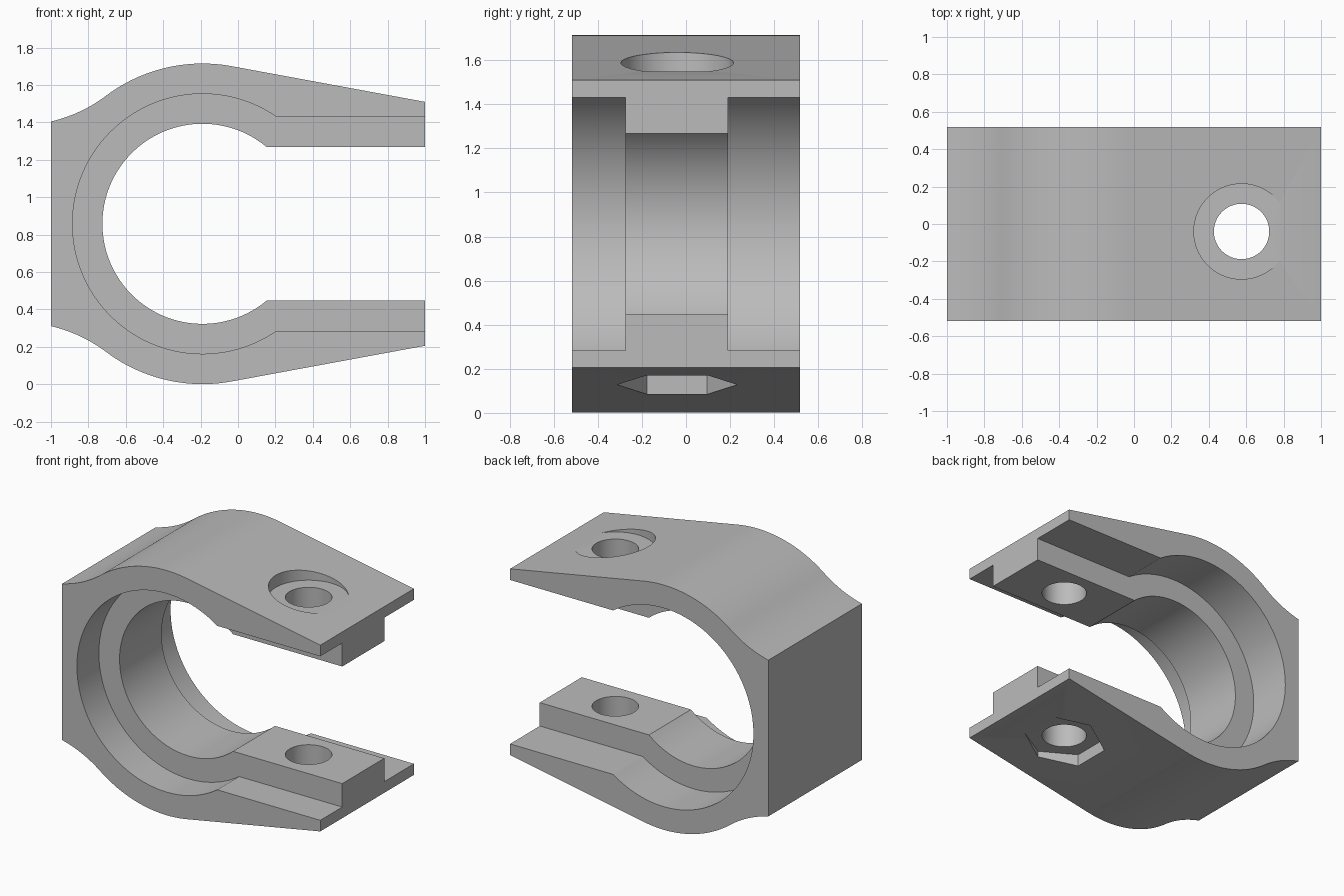
import bpy, bmesh, math
from mathutils import Vector

cube = bpy.data.objects.get("Cube")
if cube:
    bpy.data.objects.remove(cube, do_unlink=True)

CX, CZ = -0.19, 0.858          # bore centre
OUTER, HALF_Y = 0.857, 0.518
BOLT = (0.575, -0.04)

grey = bpy.data.materials.new("plain grey")
grey.use_nodes = True
colour = (0.5, 0.5, 0.5, 1)
grey.diffuse_color = colour
grey.node_tree.nodes["Principled BSDF"].inputs["Base Color"].default_value = colour


def prism(name, points, direction):
    """Extrude a closed loop of 3D points along a direction."""
    bm = bmesh.new()
    face = bm.faces.new([bm.verts.new(p) for p in points])
    new = bmesh.ops.extrude_face_region(bm, geom=[face])["geom"]
    verts = [v for v in new if isinstance(v, bmesh.types.BMVert)]
    bmesh.ops.translate(bm, verts=verts, vec=Vector(direction))
    bmesh.ops.recalc_face_normals(bm, faces=bm.faces)
    mesh = bpy.data.meshes.new(name)
    bm.to_mesh(mesh)
    bm.free()
    mesh.materials.append(grey)
    obj = bpy.data.objects.new(name, mesh)
    bpy.context.collection.objects.link(obj)
    return obj


def side_prism(name, outline, y0, y1):
    return prism(name, [(x, y0, z) for x, z in outline], (0, y1 - y0, 0))


def bolt_prism(name, radius, sides, z0, z1):
    """Vertical prism on the bolt axis, with a corner towards +y."""
    turns = [math.tau * i / sides for i in range(sides)]
    ring = [(BOLT[0] + radius * math.sin(a), BOLT[1] + radius * math.cos(a), z0) for a in turns]
    return prism(name, ring, (0, 0, z1 - z0))


def arc(radius, start, end, steps, cx=CX, cz=CZ):
    angles = [math.radians(start + (end - start) * i / steps) for i in range(steps + 1)]
    return [(cx + radius * math.cos(a), cz + radius * math.sin(a)) for a in angles]


def keyhole(radius, half_gap, end_x):
    """Bore that opens into a straight slot, from upper to lower slot end."""
    a = math.degrees(math.asin(half_gap / radius))
    return ([(end_x, CZ + half_gap)] + arc(radius, a, 360 - a, 96)
            + [(end_x, CZ - half_gap)])


# Upper outline: tapered jaw, crown, then concave sweep to the flat back
SWEEP, JOIN, FLAT = 0.78, 127, 103
join = math.radians(JOIN)
reach = OUTER + SWEEP
sweep = arc(SWEEP, JOIN - 180, FLAT - 180, 14,
            CX + reach * math.cos(join), CZ + reach * math.sin(join))
upper = [(1, 1.51)] + arc(OUTER, 79.5, JOIN, 28) + sweep[1:-1] + [(-1, 1.405)]
lower = [(x, 2 * CZ - z) for x, z in reversed(upper)]
inner = keyhole(0.535, 0.41, 1)
clamp = side_prism("clamp_body", upper + lower + inner[::-1], -HALF_Y, HALF_Y)

# Cutters: wider bore on both sides of the central rail, bolt hole and recesses
cutters = [
    side_prism("front_step_cutter", keyhole(0.695, 0.574, 1.2), -0.7, -0.275),
    side_prism("back_step_cutter", keyhole(0.695, 0.574, 1.2), 0.19, 0.7),
    bolt_prism("bolt_hole_cutter", 0.148, 64, -0.2, 2),
    bolt_prism("bolt_head_cutter", 0.255, 64, 1.55, 2),
    bolt_prism("nut_pocket_cutter", 0.272, 6, -0.2, 0.17),
]
bpy.context.view_layer.objects.active = clamp
for cutter in cutters:
    cut = clamp.modifiers.new(cutter.name, "BOOLEAN")
    cut.operation, cut.solver, cut.object = "DIFFERENCE", "EXACT", cutter
    bpy.ops.object.modifier_apply(modifier=cut.name)
    bpy.data.objects.remove(cutter, do_unlink=True)

# Smooth curved walls, crisp machined edges
bpy.ops.object.select_all(action="DESELECT")
clamp.select_set(True)
bpy.ops.object.shade_smooth_by_angle(angle=math.radians(20))
